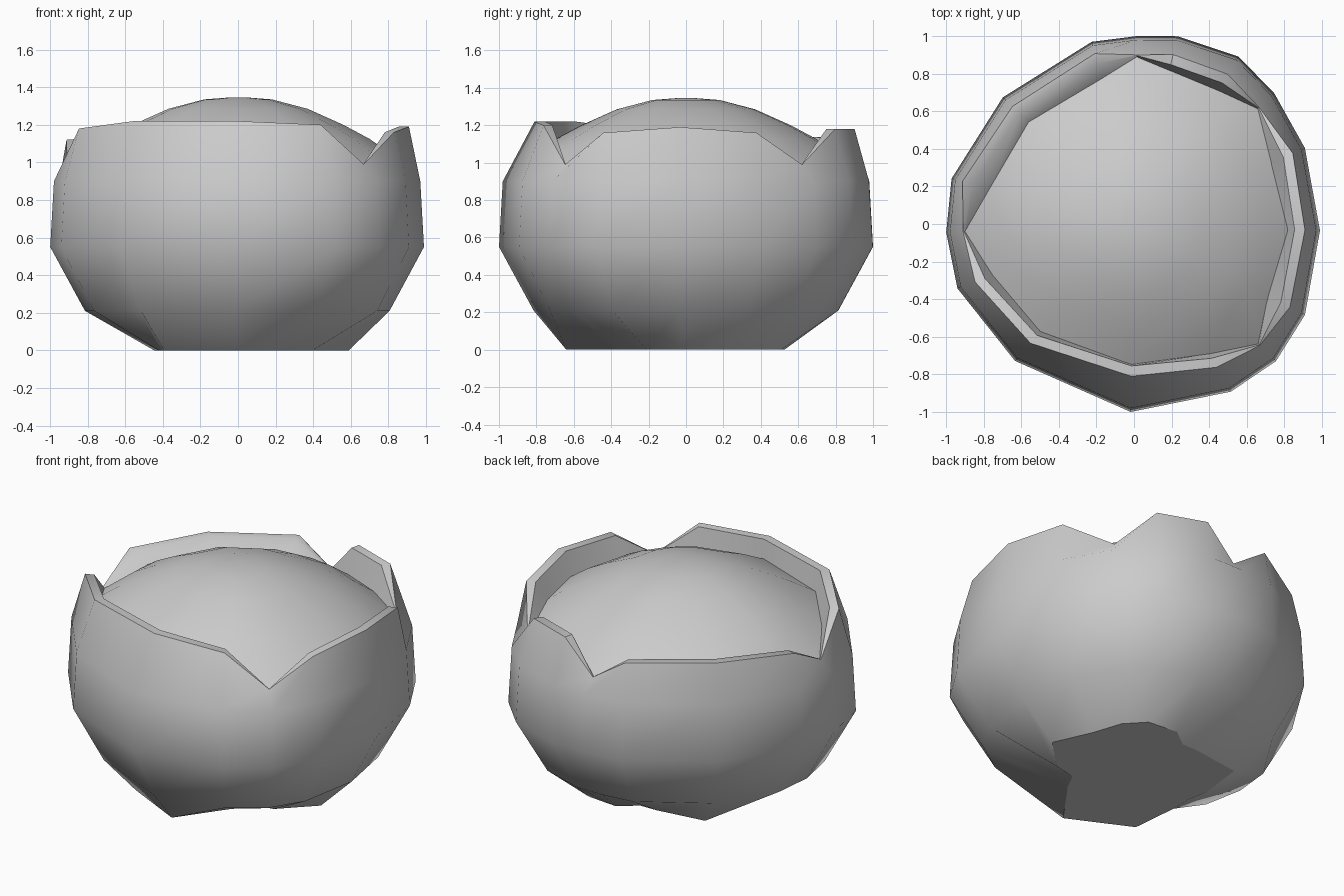
import bpy
from math import cos, sin, radians

if "Cube" in bpy.data.objects:
    bpy.data.objects.remove(bpy.data.objects["Cube"])

# Rim stations: angle, rim height, rim outer radius, widest radius, base radius, core edge radius
STATIONS = [
    (-177.5, .98, .91, 1.00, .42, .90), (-160, 1.18, .90, 1.00, .45, .80),
    (-131, 1.22, .84, .965, .60, .76), (-91, 1.22, .81, 1.00, .64, .75),
    (-60, 1.20, .88, 1.03, .40, .80), (-44, .99, .93, 1.05, .35, .92),
    (-28, 1.16, .94, 1.03, .45, .81), (-2, 1.19, .91, .99, .59, .82),
    (24, 1.16, .925, .995, .53, .80), (43, .99, .91, 1.02, .58, .90),
    (58, 1.18, .94, 1.05, .60, .84), (77, 1.18, .925, 1.025, .54, .84),
    (89, .98, .90, 1.00, .44, .89), (103, 1.13, .93, .995, .45, .79),
    (136, 1.14, .90, .97, .57, .78), (166, 1.12, .94, 1.00, .46, .79),
]
N = len(STATIONS)
ANGLES = [radians(s[0]) for s in STATIONS]


def loft(name, rings, cap_start=False, cap_end=False):
    """Skin rings of (radius, height) pairs, one pair per station."""
    verts, faces = [], []
    for ring in rings:
        for a, (r, z) in zip(ANGLES, ring):
            verts.append((r * cos(a), r * sin(a), z))
    for k in range(len(rings) - 1):
        for i in range(N):
            j = (i + 1) % N
            faces.append((k*N + i, k*N + j, (k+1)*N + j, (k+1)*N + i))
    if cap_end:
        o = (len(rings) - 1) * N
        faces.append(tuple(range(o, o + N)))
    if cap_start:
        faces.append(tuple(reversed(range(N))))
    mesh = bpy.data.meshes.new(name)
    mesh.from_pydata(verts, [], faces)
    mesh.update()
    ob = bpy.data.objects.new(name, mesh)
    bpy.context.collection.objects.link(ob)
    bpy.ops.object.select_all(action='DESELECT')
    bpy.context.view_layer.objects.active = ob
    ob.select_set(True)
    bpy.ops.object.shade_smooth_by_angle(angle=radians(42))
    if cap_start:  # keep the standing face flat
        mesh.polygons[len(mesh.polygons) - 1].use_smooth = False
    return ob


# Petal shell: outer wall, notched rim and inner lip, flat base
base = [(s[4], 0) for s in STATIONS]
low = [(.815 * s[3], .21) for s in STATIONS]
wide = [(s[3], .55) for s in STATIONS]
shoulder = [(.98 * s[3], .90) for s in STATIONS]
rim = [(s[2], s[1]) for s in STATIONS]
lip = [(s[2] - (.055 if s[1] > 1 else .004), s[1]) for s in STATIONS]
edge = [(s[5], min(1.10 - .85 * (s[5] - .75), s[1] - .003)) for s in STATIONS]
inner = [(r - .003, z - .005) for r, z in edge]
loft("petal_shell", [base, low, wide, shoulder, rim, lip, inner], cap_start=True)

# Domed core filling the shell
profile = [(.70, 1.125), (.56, 1.20), (.37, 1.285), (.18, 1.335), (.05, 1.345)]
loft("domed_core", [edge] + [[p] * N for p in profile], cap_end=True)
